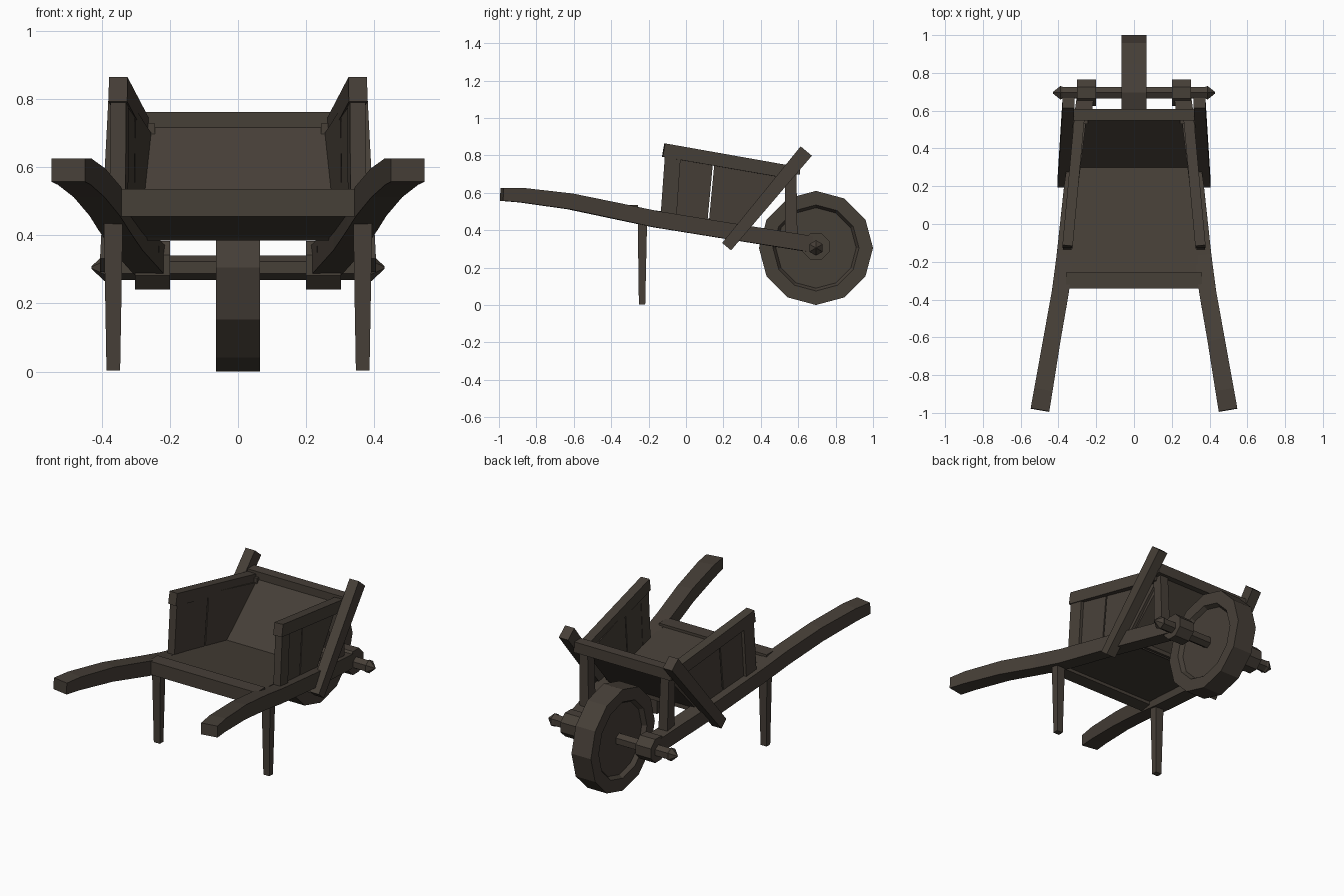
import bpy, bmesh, math
from mathutils import Vector, Matrix

if "Cube" in bpy.data.objects:
    bpy.data.objects.remove(bpy.data.objects["Cube"])

wood = bpy.data.materials.new("dark weathered wood")
wood.diffuse_color = (0.062, 0.050, 0.039, 1)
wood.use_nodes = True
wood.node_tree.nodes["Principled BSDF"].inputs["Base Color"].default_value = wood.diffuse_color


def finish(name, bm):
    bmesh.ops.recalc_face_normals(bm, faces=bm.faces)
    me = bpy.data.meshes.new(name)
    bm.to_mesh(me)
    bm.free()
    me.materials.append(wood)
    ob = bpy.data.objects.new(name, me)
    bpy.context.collection.objects.link(ob)
    return ob


def loft(name, rings):
    """Skin matching rings of points and cap both ends."""
    bm = bmesh.new()
    rv = [[bm.verts.new(p) for p in r] for r in rings]
    n = len(rv[0])
    for a, b in zip(rv, rv[1:]):
        for i in range(n):
            j = (i + 1) % n
            bm.faces.new((a[i], a[j], b[j], b[i]))
    bm.faces.new(rv[0])
    bm.faces.new(rv[-1])
    return finish(name, bm)


def beam(name, stations, mirror=1, side=None):
    """Rectangular timber through stations (x, y, z, width, height)."""
    pts = [Vector((s[0] * mirror, s[1], s[2])) for s in stations]
    rings = []
    for i, p in enumerate(pts):
        t = (pts[min(i + 1, len(pts) - 1)] - pts[max(i - 1, 0)]).normalized()
        u = Vector(side) if side else t.cross(Vector((0, 0, 1))).normalized()
        v = u.cross(t).normalized()
        w, h = stations[i][3] / 2, stations[i][4] / 2
        rings.append([p + u * a * w + v * b * h
                      for a, b in ((-1, -1), (1, -1), (1, 1), (-1, 1))])
    return loft(name, rings)


def plate(name, yz, xc, thick, mirror):
    """Upright board from a side outline, with x centre given by xc(y)."""
    return loft(name, [[(mirror * (xc(y) + d), y, z) for y, z in yz]
                       for d in (-thick / 2, thick / 2)])


def ring_x(x, r, n, c, start=0.0):
    return [(x, c[0] + r * math.cos(start + 2 * math.pi * i / n),
             c[1] + r * math.sin(start + 2 * math.pi * i / n)) for i in range(n)]


# Wheel: twelve-sided rim with recessed faces
hub = (0.695, 0.305)
loft("wheel", [ring_x(x, r, 12, hub) for x, r in
               ((-0.04, 0.215), (-0.065, 0.23), (-0.065, 0.305),
                (0.065, 0.305), (0.065, 0.23), (0.04, 0.215))])

# Axle with flared pointed ends
loft("axle", [ring_x(x, r, 6, hub, math.pi / 6) for x, r in
              ((-0.43, 0.004), (-0.39, 0.041), (-0.378, 0.036),
               (0.378, 0.036), (0.39, 0.041), (0.43, 0.004))])

X = (1, 0, 0)
rail_x = lambda y: 0.341 - 0.0925 * y
plank_x = lambda y: 0.332 - 0.12 * y

for s, tag in ((1, "right"), (-1, "left")):
    # Curved shafts running from handle to axle
    beam("shaft_" + tag, [
        (0.498, -0.985, 0.591, 0.100, 0.068), (0.480, -0.88, 0.587, 0.098, 0.078),
        (0.436, -0.62, 0.554, 0.092, 0.085), (0.390, -0.36, 0.500, 0.090, 0.087),
        (0.365, -0.17, 0.460, 0.090, 0.088), (0.325, 0.20, 0.400, 0.090, 0.087),
        (0.255, 0.69, 0.322, 0.090, 0.086)], s)
    # Axle bearing at the shaft end
    loft("bearing_" + tag, [ring_x(s * x, 0.077, 8, (0.695, 0.312), math.pi / 8)
                            for x in (0.2, 0.302)])
    # Tapered leg
    beam("leg_" + tag, [(0.366, -0.235, 0.003, 0.040, 0.034),
                        (0.366, -0.233, 0.45, 0.056, 0.050)], s, X)
    # Slanted outer brace
    beam("brace_" + tag, [(0.374, 0.217, 0.312, 0.062, 0.062),
                          (0.347, 0.643, 0.823, 0.062, 0.078)], s, X)
    # Short upright carrying the front rail
    beam("upright_" + tag, [(0.262, 0.562, 0.35, 0.060, 0.068),
                            (0.272, 0.560, 0.73, 0.055, 0.060)], s, X)
    # Side wall: top rail, rear stile and planks
    beam("side_rail_" + tag, [(rail_x(-0.12), -0.12, 0.828, 0.055, 0.073),
                              (rail_x(0.56), 0.56, 0.709, 0.055, 0.070)], s)
    plate("stile_" + tag, [(-0.137, 0.46), (-0.052, 0.45), (-0.028, 0.80), (-0.112, 0.81)],
          rail_x, 0.046, s)
    plate("plank_a_" + tag, [(-0.06, 0.45), (0.113, 0.43), (0.145, 0.77), (-0.035, 0.80)],
          plank_x, 0.026, s)
    plate("plank_b_" + tag, [(0.121, 0.43), (0.30, 0.40), (0.54, 0.70), (0.153, 0.77)],
          plank_x, 0.026, s)

# Rear cross beam
beam("rear_cross_beam", [(-0.36, -0.298, 0.495, 0.085, 0.08),
                         (0.36, -0.298, 0.495, 0.085, 0.08)], 1)

# Floor boards tapering toward the wheel
loft("floor", [[(-w, y, z), (w, y, z), (w, y, z + 0.045), (-w, y, z + 0.045)]
               for w, y, z in ((0.345, -0.26, 0.475), (0.29, 0.32, 0.388))])

# Sloping front board
loft("front_board", [[(-w, y, z), (w, y, z), (w, y + 0.025, z - 0.02), (-w, y + 0.025, z - 0.02)]
                     for w, y, z in ((0.29, 0.27, 0.405), (0.265, 0.555, 0.725))])

# Front top rail
beam("front_rail", [(-0.325, 0.578, 0.73, 0.062, 0.064), (0.325, 0.578, 0.73, 0.062, 0.064)], 1)
